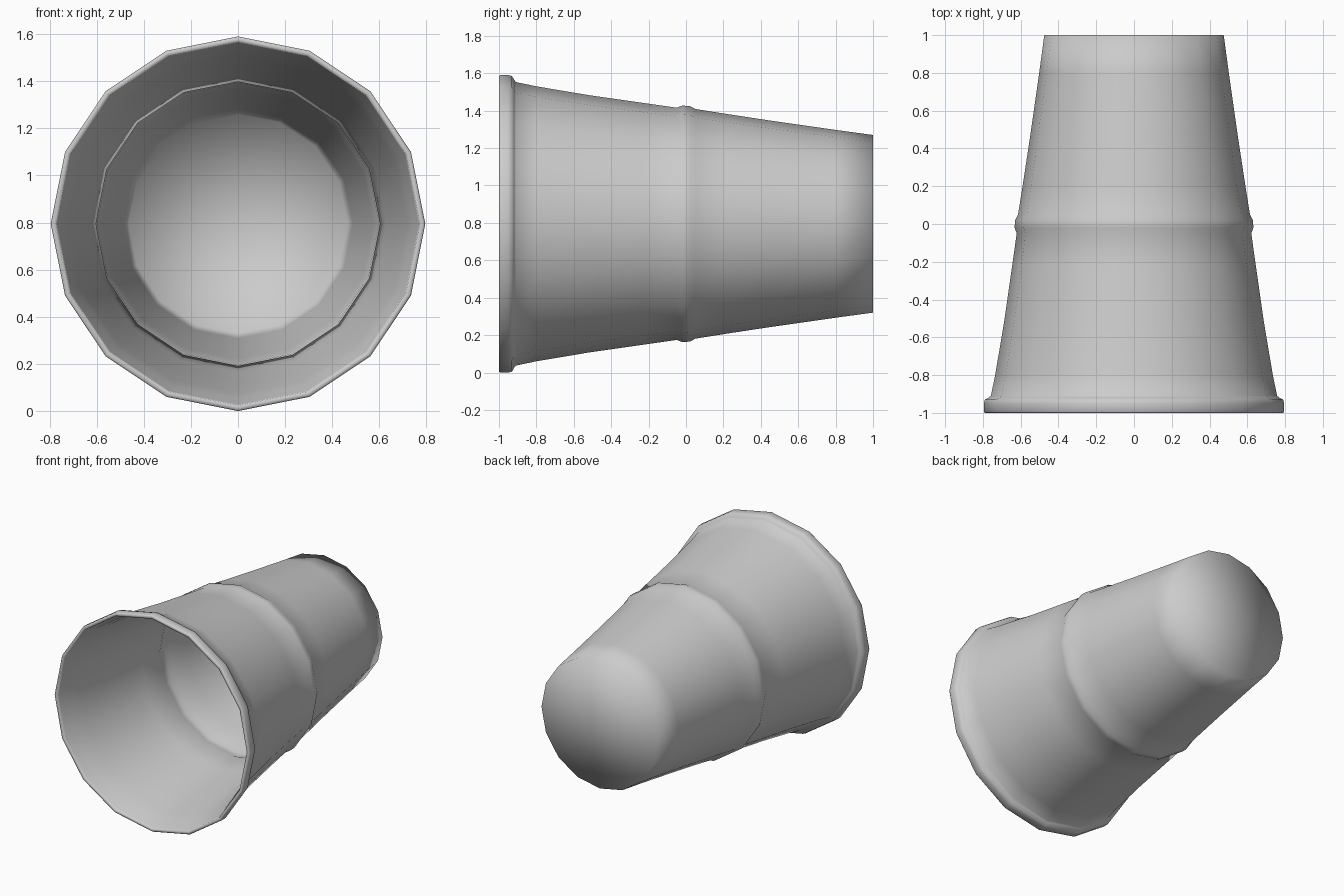
import bpy, bmesh, math

if "Cube" in bpy.data.objects:
    bpy.data.objects.remove(bpy.data.objects["Cube"])

SIDES = 16
CZ = 0.795


def lathe(name, profile):
    """Revolve (radius, y) points around the y axis; radius 0 makes a fan tip."""
    bm = bmesh.new()
    rings = []
    for r, y in profile:
        if r == 0:
            rings.append([bm.verts.new((0, y, CZ))])
            continue
        rings.append([bm.verts.new((r * math.sin(a), y, CZ + r * math.cos(a)))
                      for a in (2 * math.pi * i / SIDES for i in range(SIDES))])
    for a, b in zip(rings, rings[1:]):
        for i in range(SIDES):
            j = (i + 1) % SIDES
            if len(a) == 1:
                bm.faces.new((a[0], b[j], b[i]))
            elif len(b) == 1:
                bm.faces.new((a[i], a[j], b[0]))
            else:
                bm.faces.new((a[i], a[j], b[j], b[i]))
    bmesh.ops.recalc_face_normals(bm, faces=bm.faces)
    for f in bm.faces:
        f.smooth = True
    me = bpy.data.meshes.new(name)
    bm.to_mesh(me)
    bm.free()
    ob = bpy.data.objects.new(name, me)
    bpy.context.collection.objects.link(ob)
    return ob


# Outer skin: base, upper taper, middle bead, lower taper, rolled rim
outer = [(0, 1.0), (0.475, 1.0), (0.502, 0.8), (0.552, 0.45), (0.590, 0.2),
         (0.614, 0.05), (0.630, 0.02), (0.632, -0.02), (0.621, -0.05),
         (0.645, -0.22), (0.688, -0.52), (0.735, -0.80), (0.758, -0.91),
         (0.768, -0.918), (0.790, -0.93), (0.795, -0.95), (0.795, -0.993),
         (0.790, -1.0)]

# Inner skin: lip, lower wall, groove behind the bead, upper wall, floor
inner = [(0.772, -1.0), (0.768, -0.985), (0.742, -0.91), (0.719, -0.80),
         (0.672, -0.52), (0.629, -0.22), (0.603, -0.05), (0.614, -0.02),
         (0.612, 0.02), (0.598, 0.05), (0.574, 0.2), (0.537, 0.45),
         (0.487, 0.8), (0.465, 0.995), (0, 0.995)]

lathe("cup", outer + inner)
